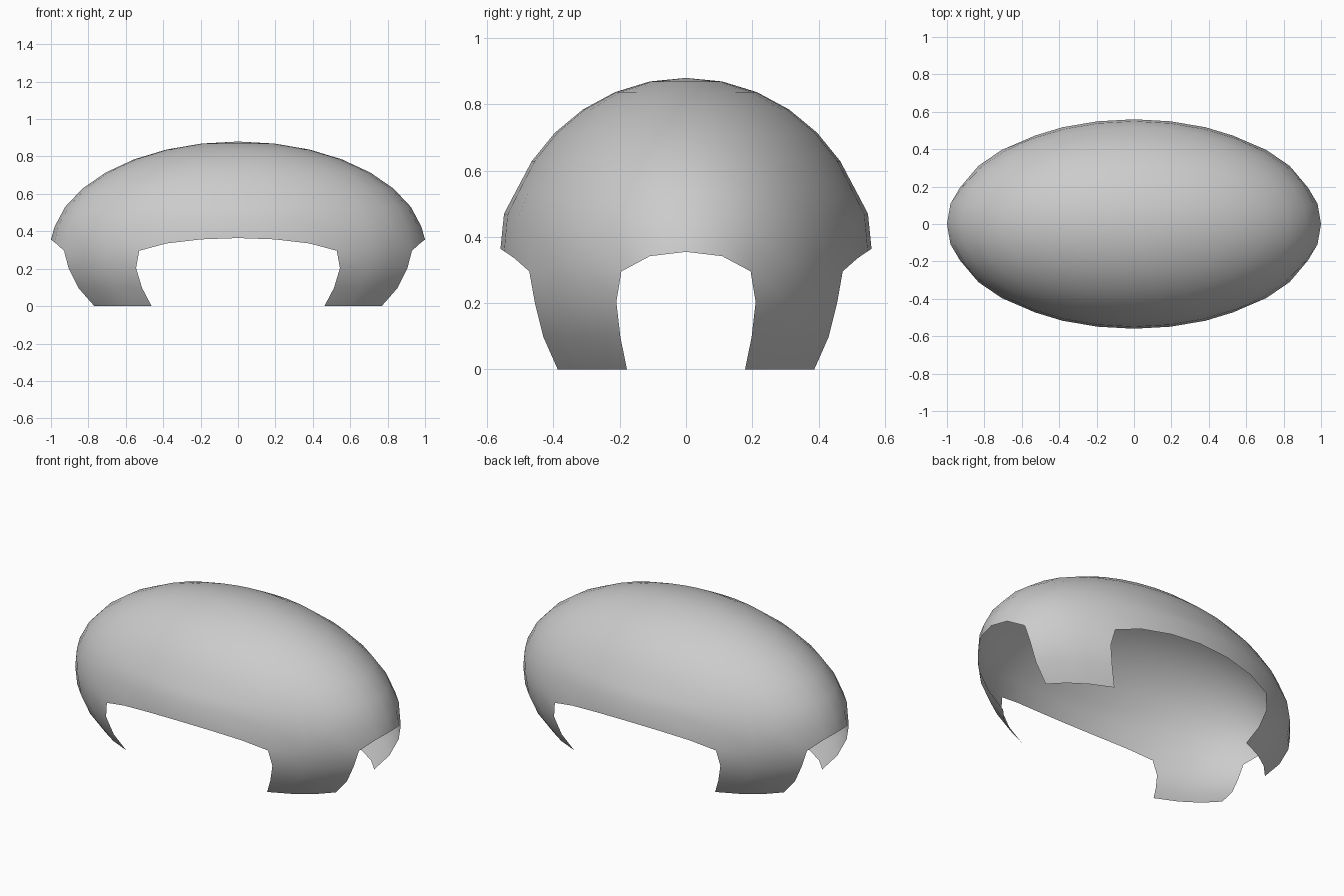
import bpy, bmesh, math

if "Cube" in bpy.data.objects:
    bpy.data.objects.remove(bpy.data.objects["Cube"])

RX, RY, RZ = 1.0, 0.56, 0.566      # ellipsoid radii
ZC = 0.314                         # height of the widest ring
SEGS, RINGS = 32, 16
STEP = math.radians(11.25)

# Rim shape by segment, counted from the side (0) to the front/back (8):
# (x, y, z) for the openings' rim; segments 3-4 are the leg roots
RIM = {0: (1.0, 0, 0.355), 1: (0.981, 0.109, 0.342), 2: (0.93, 0.195, 0.296),
       5: (0.528, 0.473, 0.296), 6: (0.383, 0.517, 0.335),
       7: (0.195, 0.549, 0.357), 8: (0, 0.56, 0.364)}
# Height of the first ring above the front and back rims
RING1_Z = {6: 0.452, 7: 0.466, 8: 0.47}


def quadrant_angle(co):
    return math.atan2(abs(co.y), abs(co.x)) / STEP


bm = bmesh.new()
bmesh.ops.create_uvsphere(bm, u_segments=SEGS, v_segments=RINGS, radius=1)

# Cut the bottom off and leave four legs below the widest ring
doomed = []
for f in bm.faces:
    c = f.calc_center_median()
    lat = math.asin(c.z / c.length) / STEP
    if lat < -3 or (lat < 0 and not 2 < quadrant_angle(c) < 5):
        doomed.append(f)
bmesh.ops.delete(bm, geom=doomed, context='FACES')

# Stretch to the ellipsoid and arch the openings
for v in bm.verts:
    ring = round(math.asin(max(-1, min(1, v.co.z))) / STEP)
    seg = round(quadrant_angle(v.co))
    sx, sy = math.copysign(1, v.co.x), math.copysign(1, v.co.y)
    v.co = (v.co.x * RX, v.co.y * RY, v.co.z * RZ + ZC)
    if ring == 0 and seg in RIM:
        x, y, z = RIM[seg]
        v.co = (sx * x, sy * y, z)
    elif ring == 1 and seg in RING1_Z:
        v.co.z = RING1_Z[seg]
    elif ring == -3:
        v.co.z = 0

for f in bm.faces:
    f.smooth = True
mesh = bpy.data.meshes.new("shell")
bm.to_mesh(mesh)
bm.free()
shell = bpy.data.objects.new("domed_shell", mesh)
bpy.context.collection.objects.link(shell)
